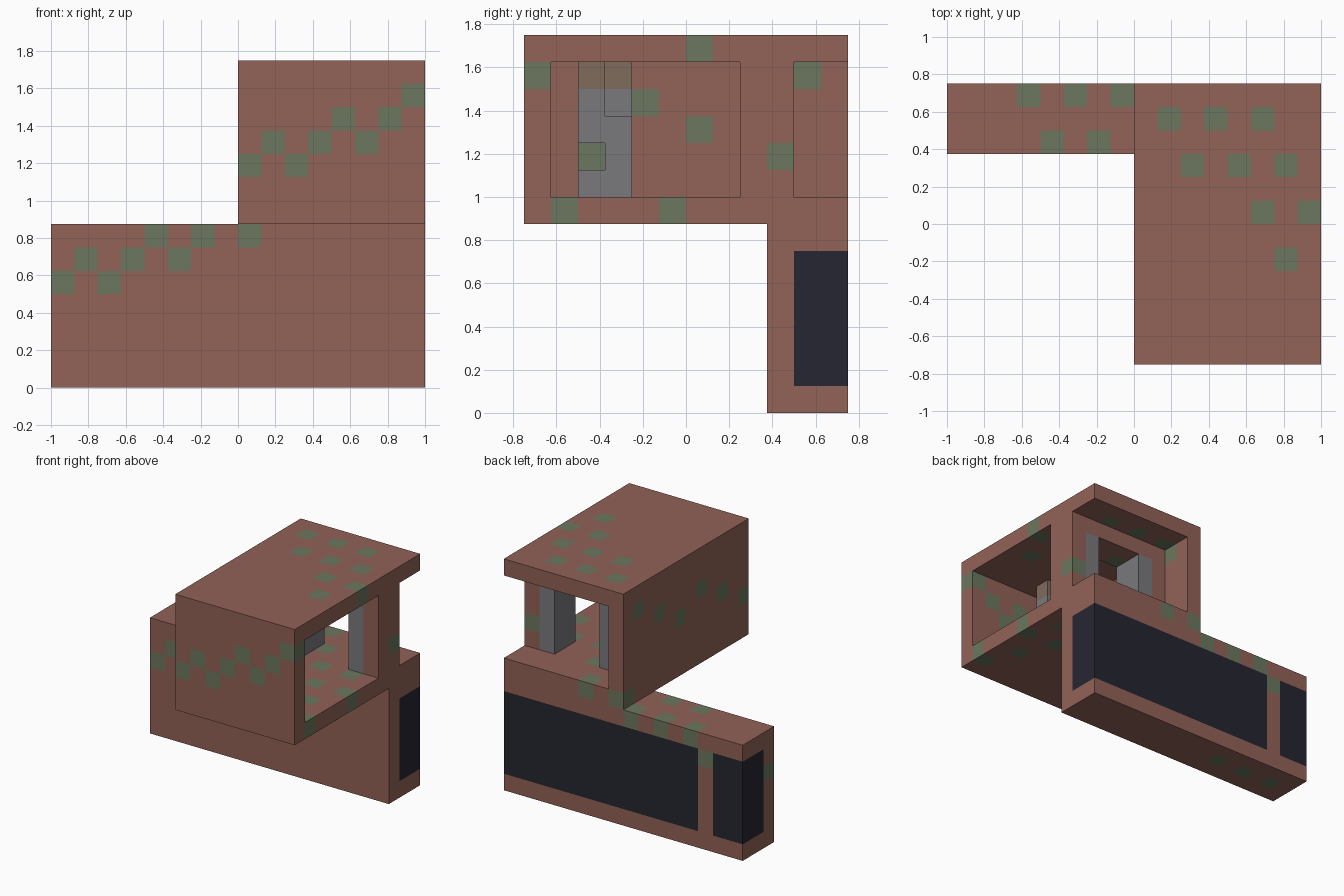
import bpy
import bmesh
from mathutils import Vector

CELL = 0.125
ORIGIN = Vector((-1.0, -0.75, 0.0))

old = bpy.data.objects.get("Cube")
if old:
    bpy.data.objects.remove(old, do_unlink=True)


def linear(c):
    c /= 255
    return c / 12.92 if c < 0.04045 else ((c + 0.055) / 1.055) ** 2.4


def material(name, *rgb):
    colour = [linear(c) for c in rgb] + [1.0]
    m = bpy.data.materials.new(name)
    m.use_nodes = True
    m.diffuse_color = colour
    m.node_tree.nodes["Principled BSDF"].inputs["Base Color"].default_value = colour
    return m


BROWN, GREEN, DARK, GREY, TAN = range(5)
MATERIALS = [
    material("red brown", 146, 98, 87),
    material("moss green", 108, 119, 94),
    material("dark glass", 37, 38, 49),
    material("grey", 122, 121, 124),
    material("tan", 128, 107, 92),
]


def is_mossy(i, j, k):
    """Repeating diagonal scatter of green cells."""
    row = 18 + 15 * (j % 2) - 4 * (j // 4) - (j % 4) // 2
    return (i - row + 3 * (13 - k)) % 31 in (0, 2, 4)


def is_glass(i, j, k):
    """Wrap-around glass band on the lower block, split by one mullion."""
    return j >= 10 and 1 <= k <= 5 and i != 2


def cell_colour(base, cell):
    if base != BROWN:
        return base
    if is_glass(*cell):
        return DARK
    return GREEN if is_mossy(*cell) else BROWN


def block(lo, hi):
    """All cells from lo up to, not including, hi."""
    return [(i, j, k) for i in range(lo[0], hi[0])
            for j in range(lo[1], hi[1]) for k in range(lo[2], hi[2])]


# Parts: name, base colour, cells
PARTS = [
    ("lower_block", BROWN, block((0, 9, 0), (16, 12, 7))),
    ("upper_floor", BROWN, block((8, 0, 7), (16, 12, 8))),
    ("roof", BROWN, block((8, 0, 13), (16, 12, 14))),
    ("left_wall", BROWN, block((8, 0, 8), (9, 12, 13))),
    ("front_wall", BROWN, block((9, 0, 8), (16, 1, 13))),
    ("door_lintel", BROWN, block((9, 8, 12), (16, 10, 13))),
    ("inner_pillar", BROWN, block((9, 8, 8), (10, 10, 12))),
    ("outer_pillar", BROWN, block((15, 8, 8), (16, 10, 12))),
    ("inner_door_post", GREY, block((10, 8, 8), (11, 10, 12))),
    ("outer_door_post", GREY, block((14, 8, 8), (15, 10, 12))),
]

# Cabinet against the inner wall, with a niche and a stepped top corner
niche = block((9, 2, 9), (12, 3, 10))
corner = block((10, 3, 11), (12, 4, 13))
body = [c for c in block((9, 2, 8), (12, 4, 12)) if c not in niche + corner]
top = [c for c in block((9, 2, 12), (12, 4, 13)) if c not in corner]
PARTS += [
    ("cabinet_body", GREY, body),
    ("cabinet_top", TAN, top),
    ("cabinet_niche_back", BROWN, niche[:1]),
]

SOLID = {c for part in PARTS for c in part[2]}


def build(name, base, cells):
    """Make the visible outer faces of a part, coloured cell by cell."""
    bm = bmesh.new()
    for cell in cells:
        centre = Vector(cell) + Vector((0.5, 0.5, 0.5))
        for axis in range(3):
            for sign in (-1, 1):
                neighbour = list(cell)
                neighbour[axis] += sign
                if tuple(neighbour) in SOLID:
                    continue
                n, u, v = Vector(), Vector(), Vector()
                n[axis] = sign / 2
                u[(axis + 1) % 3] = sign / 2
                v[(axis + 2) % 3] = 0.5
                corners = (-u - v, u - v, u + v, v - u)
                face = bm.faces.new([bm.verts.new(ORIGIN + (centre + n + c) * CELL)
                                     for c in corners])
                face.material_index = cell_colour(base, cell)
    bmesh.ops.remove_doubles(bm, verts=bm.verts, dist=0.001)
    mesh = bpy.data.meshes.new(name)
    bm.to_mesh(mesh)
    bm.free()
    for m in MATERIALS:
        mesh.materials.append(m)
    bpy.context.scene.collection.objects.link(bpy.data.objects.new(name, mesh))


for part in PARTS:
    build(*part)
